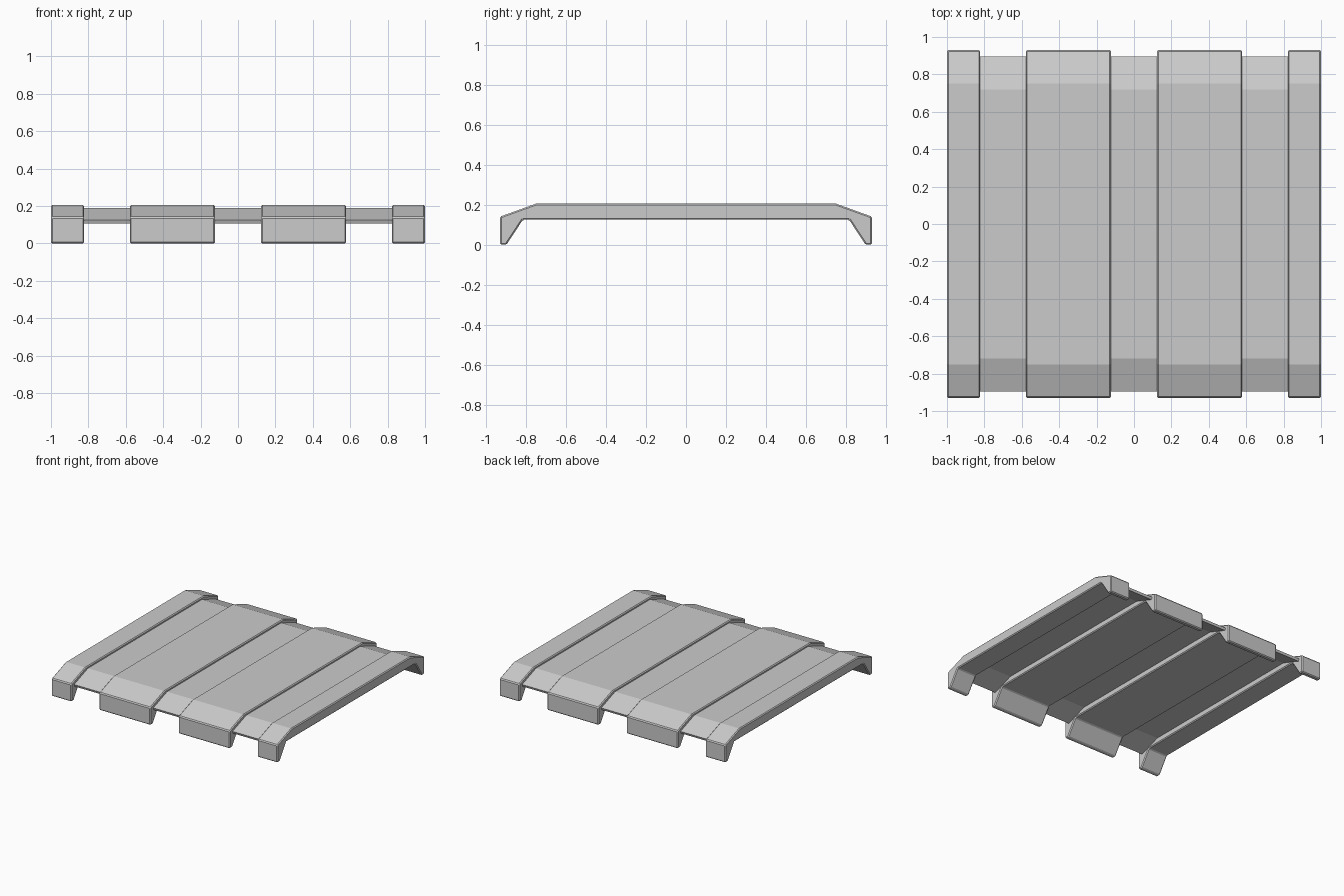
import bpy
import bmesh

if "Cube" in bpy.data.objects:
    bpy.data.objects.remove(bpy.data.objects["Cube"])


def extrude_profile(name, half, x0, x1, bevel=0.0):
    """Mirror a half profile of (y, z) points and extrude it along x."""
    pts = half + [(-y, z) for y, z in reversed(half)]
    bm = bmesh.new()
    face = bm.faces.new([bm.verts.new((x0, y, z)) for y, z in pts])
    res = bmesh.ops.extrude_face_region(bm, geom=[face])
    moved = [v for v in res["geom"] if isinstance(v, bmesh.types.BMVert)]
    bmesh.ops.translate(bm, verts=moved, vec=(x1 - x0, 0, 0))
    bmesh.ops.recalc_face_normals(bm, faces=bm.faces)
    mesh = bpy.data.meshes.new(name)
    bm.to_mesh(mesh)
    bm.free()
    obj = bpy.data.objects.new(name, mesh)
    bpy.context.collection.objects.link(obj)
    if bevel:
        mod = obj.modifiers.new("edge_bevel", "BEVEL")
        mod.width = bevel
        mod.segments = 1
        mod.limit_method = "ANGLE"
        mod.angle_limit = 0.6
    return obj


# Thick planks with sloped shoulders and feet
plank = [(0.815, 0.125), (0.897, 0.0), (0.93, 0.0), (0.93, 0.14), (0.75, 0.205)]
for name, x0, x1 in (("left_end_plank", -1.0, -0.823),
                     ("left_plank", -0.578, -0.123),
                     ("right_plank", 0.123, 0.578),
                     ("right_end_plank", 0.823, 1.0)):
    extrude_profile(name, plank, x0, x1, 0.007)

# Thin recessed sheets bridging the gaps
sheet = [(0.717, 0.168), (0.888, 0.107), (0.895, 0.125), (0.72, 0.188)]
for name, x in (("left_sheet", -0.7), ("middle_sheet", 0.0), ("right_sheet", 0.7)):
    extrude_profile(name, sheet, x - 0.135, x + 0.135)
